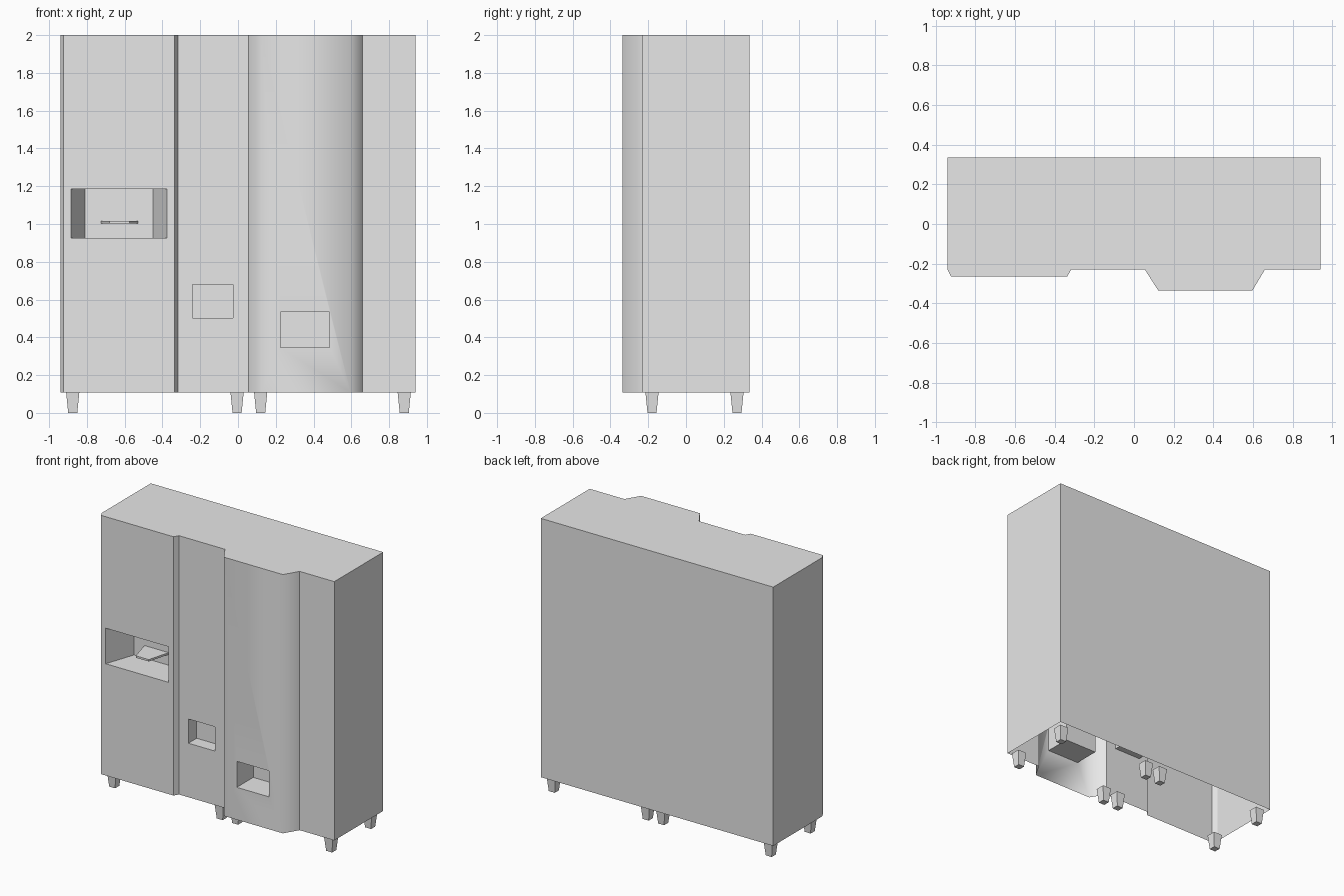
import bpy
import bmesh

cube = bpy.data.objects.get("Cube")
if cube:
    bpy.data.objects.remove(cube, do_unlink=True)

grey = bpy.data.materials.new("plain grey")
grey.use_nodes = True
colour = (0.8, 0.8, 0.8, 1)
grey.diffuse_color = colour
grey.node_tree.nodes["Principled BSDF"].inputs["Base Color"].default_value = colour


def prism(name, outline, z0, z1, top_scale=1.0):
    """Extrude an (x, y) outline from z0 to z1, optionally scaling the top."""
    bm = bmesh.new()
    cx = sum(p[0] for p in outline) / len(outline)
    cy = sum(p[1] for p in outline) / len(outline)
    low = [bm.verts.new((x, y, z0)) for x, y in outline]
    high = [bm.verts.new((cx + (x - cx) * top_scale, cy + (y - cy) * top_scale, z1))
            for x, y in outline]
    bm.faces.new(low)
    bm.faces.new(high)
    for i in range(len(low)):
        j = (i + 1) % len(low)
        bm.faces.new((low[i], low[j], high[j], high[i]))
    bmesh.ops.recalc_face_normals(bm, faces=bm.faces)
    mesh = bpy.data.meshes.new(name)
    bm.to_mesh(mesh)
    bm.free()
    mesh.materials.append(grey)
    obj = bpy.data.objects.new(name, mesh)
    bpy.context.collection.objects.link(obj)
    return obj


def rect(x0, x1, y0, y1):
    return [(x0, y0), (x1, y0), (x1, y1), (x0, y1)]


# Cabinet with a shallow panel on one side and a deep bulging door on the other
BASE, TOP, FRONT = 0.108, 2.0, -0.23
cabinet = prism("cabinet", [
    (-0.94, 0.335), (-0.94, FRONT), (-0.923, -0.265), (-0.337, -0.265),
    (-0.317, FRONT), (0.055, FRONT), (0.122, -0.335), (0.597, -0.335),
    (0.66, FRONT), (0.94, FRONT), (0.94, 0.335)], BASE, TOP)

# Recesses: flared counter niche, small hatch and pickup hatch
flare = 0.075 / 0.22 * 0.1
cutters = [
    prism("counter_niche_cutter", [
        (-0.885 - flare, -0.365), (-0.375 + flare, -0.365),
        (-0.45, -0.045), (-0.81, -0.045)], 0.925, 1.185),
    prism("small_hatch_cutter", rect(-0.24, -0.027, -0.4, -0.135), 0.503, 0.68),
    prism("pickup_hatch_cutter", rect(0.225, 0.485, -0.5, -0.145), 0.345, 0.535),
]
for cutter in cutters:
    mod = cabinet.modifiers.new("recess", "BOOLEAN")
    mod.operation = "DIFFERENCE"
    mod.solver = "EXACT"
    mod.object = cutter
bpy.context.view_layer.update()
cut_mesh = bpy.data.meshes.new_from_object(
    cabinet.evaluated_get(bpy.context.evaluated_depsgraph_get()))
cabinet.modifiers.clear()
cabinet.data = cut_mesh
for cutter in cutters:
    bpy.data.objects.remove(cutter, do_unlink=True)

# Open underside, and soft shading over the bulge only
bm = bmesh.new()
bm.from_mesh(cut_mesh)
underside = [f for f in bm.faces if f.calc_center_median().z < BASE + 0.001]
bmesh.ops.delete(bm, geom=underside, context="FACES")
for f in bm.faces:
    c = f.calc_center_median()
    f.material_index = 0
    f.smooth = (abs(f.normal.z) < 0.1 and f.normal.y < -0.3
                and 0.05 < c.x < 0.67 and c.y < FRONT - 0.01)
for e in bm.edges:
    e.smooth = len(e.link_faces) == 2 and all(f.smooth for f in e.link_faces)
bm.to_mesh(cut_mesh)
bm.free()

# Tapered tray standing out from the back of the counter niche
prism("niche_tray", [(-0.725, -0.045), (-0.68, -0.21),
                     (-0.575, -0.21), (-0.53, -0.045)], 1.003, 1.017)

# Tapered feet, four under each half
for x in (-0.875, -0.005, 0.12, 0.88):
    for y, place in ((-0.18, "front"), (0.27, "back")):
        r = 0.024
        prism(place + "_foot", rect(x - r, x + r, y - r, y + r), 0, BASE, 1.45)
